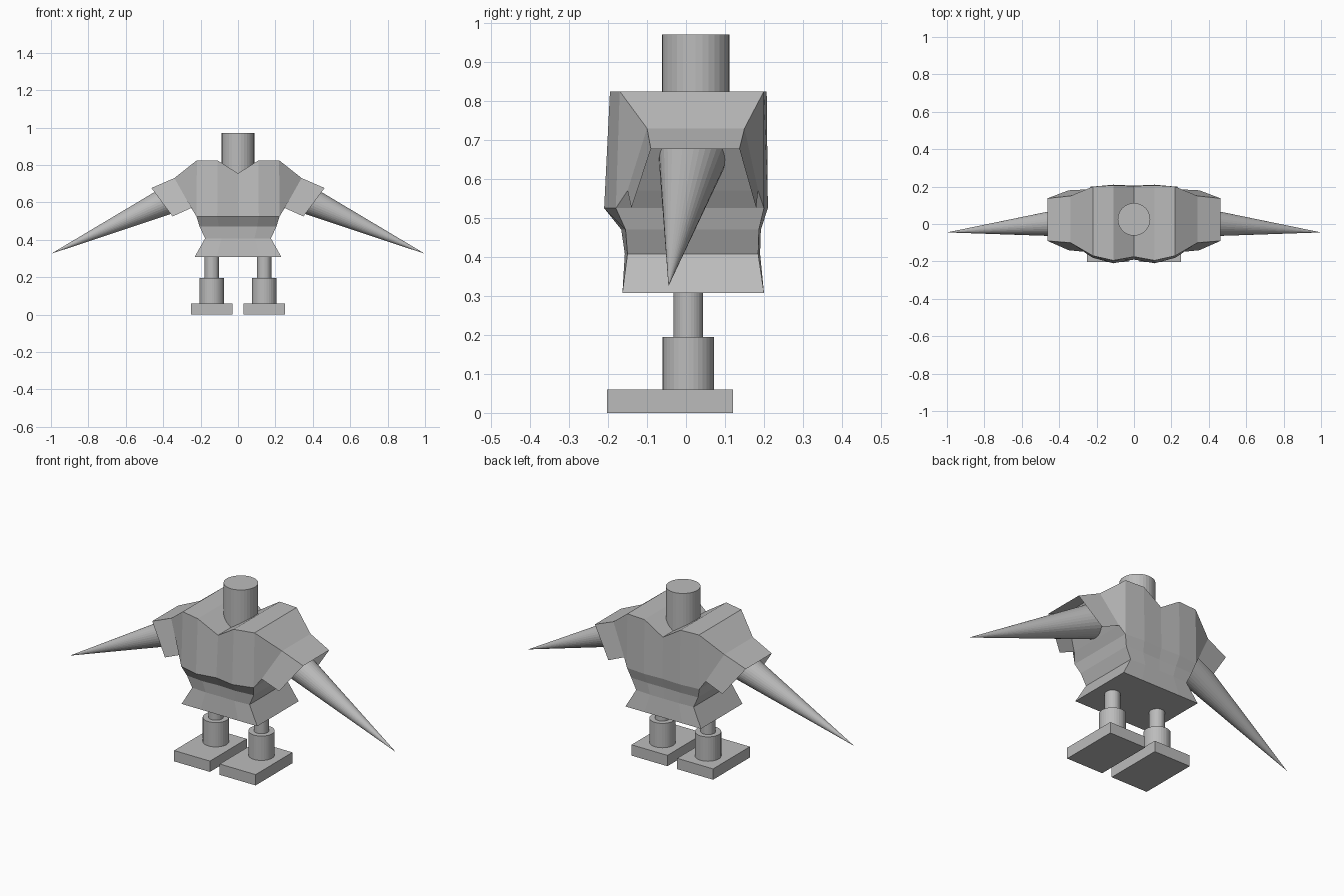
import bpy, bmesh
from mathutils import Vector

if "Cube" in bpy.data.objects:
    bpy.data.objects.remove(bpy.data.objects["Cube"])

grey = bpy.data.materials.new("plain_grey")
grey.diffuse_color = (0.5, 0.5, 0.5, 1)
grey.use_nodes = True
grey.node_tree.nodes["Principled BSDF"].inputs["Base Color"].default_value = grey.diffuse_color


def finish(name, bm, recalc=True):
    if recalc:
        bmesh.ops.recalc_face_normals(bm, faces=bm.faces)
    mesh = bpy.data.meshes.new(name)
    bm.to_mesh(mesh)
    bm.free()
    mesh.materials.append(grey)
    obj = bpy.data.objects.new(name, mesh)
    bpy.context.collection.objects.link(obj)
    return obj


def cone(name, a, b, r1, r2):
    """Round part running from point a to point b."""
    a, b = Vector(a), Vector(b)
    d = b - a
    bm = bmesh.new()
    bmesh.ops.create_cone(bm, cap_ends=True, segments=32, radius1=r1,
                          radius2=r2, depth=d.length)
    bmesh.ops.remove_doubles(bm, verts=bm.verts, dist=1e-5)
    rot = d.to_track_quat('Z', 'Y').to_matrix().to_4x4()
    rot.translation = (a + b) / 2
    bm.transform(rot)
    return finish(name, bm)


def box(name, lo, hi):
    bm = bmesh.new()
    bmesh.ops.create_cube(bm, size=1)
    for v in bm.verts:
        v.co = [lo[i] + (v.co[i] + 0.5) * (hi[i] - lo[i]) for i in range(3)]
    return finish(name, bm)


# Torso: stacked rings of five front and five back points
# z, half width, front y (corner, mid, centre), back y (corner, mid, centre)
rows = [
    (0.825, 0.22, (-0.17, -0.195, -0.175), (0.20, 0.207, 0.203)),
    (0.525, 0.222, (-0.18, -0.21, -0.19), (0.20, 0.21, 0.205)),
    (0.47, 0.205, (-0.155, -0.166, -0.16), (0.187, 0.192, 0.19)),
    (0.408, 0.176, (-0.15, -0.157, -0.155), (0.185, 0.19, 0.19)),
    (0.308, 0.232, (-0.163, -0.163, -0.163), (0.20, 0.20, 0.20)),
]
bm = bmesh.new()
rings = []
for n, (z, w, front, back) in enumerate(rows):
    ring = []
    for ys, cols in ((front, (-2, -1, 0, 1, 2)), (back, (2, 1, 0, -1, -2))):
        for c in cols:
            h = 0.755 if n == 0 and c == 0 else z
            ring.append(bm.verts.new((c * w / 2, ys[2 - abs(c)], h)))
    rings.append(ring)
for n in range(4):
    top, low = rings[n], rings[n + 1]
    for i in range(10):
        if n == 0 and i in (4, 9):      # shoulders fill these gaps
            continue
        j = (i + 1) % 10
        bm.faces.new((top[i], top[j], low[j], low[i]))
for i in range(4):                       # notched top
    bm.faces.new((rings[0][i], rings[0][i + 1], rings[0][8 - i], rings[0][9 - i]))
bm.faces.new(rings[4])                   # underside

# Shoulders, merged into the torso
for s, f, b in ((1, 4, 5), (-1, 0, 9)):
    ft, bt, bb, fb = [bm.verts.new((s * x, y, z)) for x, y, z in (
        (0.34, -0.10, 0.73), (0.34, 0.15, 0.73),
        (0.25, 0.185, 0.57), (0.25, -0.15, 0.57))]
    outer = (ft, bt, bb, fb)
    inner = (rings[0][f], rings[0][b], rings[1][b], rings[1][f])
    for i in range(4):
        j = (i + 1) % 4
        bm.faces.new((inner[i], inner[j], outer[j], outer[i]))
    bm.faces.new(outer)
finish("torso", bm)

for s, side in ((1, "right"), (-1, "left")):
    # Sleeve: three-sided flap, open below and at the end
    bm = bmesh.new()
    a = [bm.verts.new((s * x, y, z)) for x, y, z in (
        (0.25, -0.15, 0.57), (0.34, -0.10, 0.73),
        (0.34, 0.15, 0.73), (0.25, 0.185, 0.57))]
    e = [bm.verts.new((s * x, y, z)) for x, y, z in (
        (0.35, -0.14, 0.525), (0.463, -0.09, 0.677),
        (0.463, 0.137, 0.677), (0.35, 0.18, 0.525))]
    for i in range(3):
        quad = (a[i], e[i], e[i + 1], a[i + 1])
        bm.faces.new(quad if s > 0 else quad[::-1])
    finish(side + "_sleeve", bm, recalc=False)

    # Pointed arm
    cone(side + "_arm", (s * 0.29, 0.015, 0.65), (s * 1.0, -0.045, 0.325), 0.085, 0)

    # Leg, ankle and foot
    x = s * 0.14
    cone(side + "_leg", (x, 0.006, 0.19), (x, 0.006, 0.32), 0.038, 0.038)
    cone(side + "_ankle", (x, 0.006, 0.058), (x, 0.006, 0.195), 0.066, 0.066)
    box(side + "_foot", (x - 0.11, -0.203, 0), (x + 0.11, 0.12, 0.06))

# Head
cone("head", (0, 0.025, 0.72), (0, 0.025, 0.97), 0.087, 0.087)
